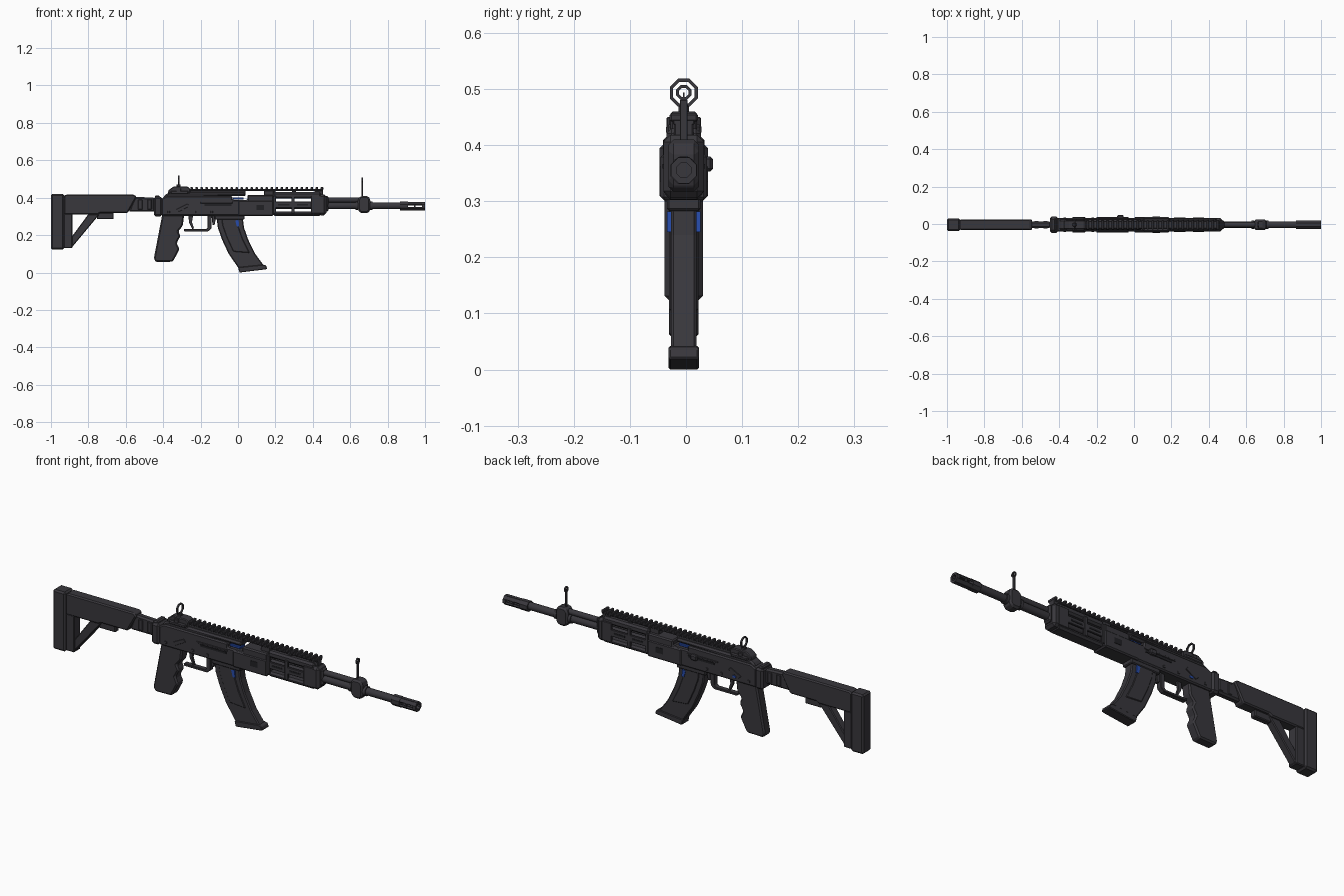
import bpy, bmesh, math
from mathutils import Vector

YC = -0.004  # centre plane of the body


def material(name, rgb):
    m = bpy.data.materials.new(name)
    m.diffuse_color = (*rgb, 1)
    return m


DARK = material("charcoal", (0.040, 0.038, 0.045))
BLACK = material("black", (0.015, 0.015, 0.018))
BLUE = material("blue", (0.02, 0.07, 0.40))


def finish(name, bm, mat, bevel):
    bmesh.ops.recalc_face_normals(bm, faces=bm.faces[:])
    me = bpy.data.meshes.new(name)
    bm.to_mesh(me)
    bm.free()
    ob = bpy.data.objects.new(name, me)
    bpy.context.collection.objects.link(ob)
    me.materials.append(mat)
    if bevel:
        mod = ob.modifiers.new("bevel", "BEVEL")
        mod.width, mod.segments, mod.limit_method = bevel, 1, 'ANGLE'
    return ob


def profile(name, pts, hy, bevel=0.004, mat=DARK, y=YC):
    """Side outline (x, z) extruded across the width."""
    bm = bmesh.new()
    f = bm.faces.new([bm.verts.new((x, y - hy, z)) for x, z in pts])
    g = bmesh.ops.extrude_face_region(bm, geom=[f])["geom"]
    vs = [v for v in g if isinstance(v, bmesh.types.BMVert)]
    bmesh.ops.translate(bm, vec=(0, 2 * hy, 0), verts=vs)
    return finish(name, bm, mat, bevel)


def box(name, x0, x1, z0, z1, hy, bevel=0.004, mat=DARK, y=YC):
    return profile(name, [(x0, z0), (x1, z0), (x1, z1), (x0, z1)], hy, bevel, mat, y)


def ring(name, x0, x1, z, ro, ri=0.0, n=8, mat=DARK):
    """Tube (or solid rod when ri is 0) running along x."""
    bm = bmesh.new()
    loops = []
    radii = [(x0, ro), (x1, ro)] + ([(x1, ri), (x0, ri)] if ri else [])
    for x, r in radii:
        loops.append([bm.verts.new((x, YC + r * math.cos(a), z + r * math.sin(a)))
                      for a in [(k + 0.5) * 2 * math.pi / n for k in range(n)]])
    pairs = list(zip(loops, loops[1:] + loops[:1])) if ri else [(loops[0], loops[1])]
    for a, b in pairs:
        for k in range(n):
            bm.faces.new([a[k], a[k - 1], b[k - 1], b[k]])
    if not ri:
        for lp in loops:
            bm.faces.new(lp)
    ob = finish(name, bm, mat, 0)
    if n > 8:
        for p in ob.data.polygons:
            p.use_smooth = len(p.vertices) == 4
    return ob


# Stock: pad, upper body, upright, strut and lower nub
box("butt_pad", -1.0, -0.93, 0.123, 0.42, 0.034, 0.008)
profile("stock_body", [(-0.932, 0.31), (-0.75, 0.31), (-0.735, 0.318), (-0.59, 0.318),
                       (-0.542, 0.403), (-0.555, 0.417), (-0.92, 0.417), (-0.932, 0.41)], 0.028, 0.006)
box("stock_upright", -0.932, -0.885, 0.13, 0.315, 0.026)
profile("stock_strut", [(-0.89, 0.132), (-0.74, 0.312), (-0.80, 0.312), (-0.89, 0.19)], 0.02)
box("stock_catch", -0.755, -0.665, 0.285, 0.32, 0.015)

# Stock tube and rear collar
profile("stock_tube", [(-0.585, 0.325), (-0.445, 0.325), (-0.445, 0.40), (-0.555, 0.405)], 0.018, 0.008)
for i in range(2):
    box("tube_rib", -0.535 + i * 0.05, -0.51 + i * 0.05, 0.335, 0.392, 0.021)
box("rear_collar", -0.45, -0.405, 0.30, 0.405, 0.043, 0.01)
box("collar_band", -0.445, -0.418, 0.335, 0.413, 0.034, 0.006)

# Receiver with an open notch for the bolt
profile("receiver", [(-0.41, 0.303), (0.19, 0.303), (0.19, 0.415), (0.05, 0.415), (0.05, 0.388),
                     (-0.03, 0.388), (-0.03, 0.41), (-0.38, 0.41), (-0.41, 0.395)], 0.037, 0.006)
profile("receiver_cover", [(-0.40, 0.395), (-0.03, 0.408), (0.04, 0.408), (0.04, 0.427),
                           (-0.37, 0.427), (-0.395, 0.412)], 0.029, 0.008)
box("bolt", -0.028, 0.03, 0.39, 0.402, 0.02, 0.002, BLUE)
box("magazine_well", -0.125, 0.035, 0.283, 0.31, 0.03)
box("front_trunnion", 0.0, 0.19, 0.302, 0.385, 0.041, 0.006)
box("charging_knob", -0.09, -0.055, 0.353, 0.38, 0.026, 0.005, y=0.022)
for s in (-1, 1):
    side = YC + s * 0.037
    box("side_slot", -0.18, -0.035, 0.356, 0.366, 0.003, 0, BLACK, side)
    box("side_rib", -0.20, -0.03, 0.37, 0.377, 0.004, 0.001, y=side)
    profile("selector", [(-0.33, 0.338), (-0.315, 0.325), (-0.26, 0.355), (-0.27, 0.368)], 0.004, 0.001, y=side)
    box("trunnion_recess", 0.10, 0.14, 0.335, 0.362, 0.002, 0, BLACK, YC + s * 0.041)
    for x in (-0.37, -0.22, -0.14):
        box("pin", x - 0.006, x + 0.006, 0.318, 0.330, 0.003, 0.001, y=side)
box("selector_mark", -0.30, -0.282, 0.322, 0.332, 0.003, 0, BLUE, YC + 0.037)

# Pistol grip with finger grooves
profile("grip", [(-0.405, 0.31), (-0.288, 0.31), (-0.295, 0.25), (-0.32, 0.22), (-0.308, 0.195),
                 (-0.328, 0.158), (-0.313, 0.125), (-0.348, 0.058), (-0.44, 0.056), (-0.45, 0.075)], 0.026, 0.007)

# Trigger and its guard
profile("trigger_guard", [(-0.29, 0.232), (-0.288, 0.22), (-0.16, 0.22), (-0.142, 0.235), (-0.14, 0.305),
                          (-0.163, 0.305), (-0.163, 0.24), (-0.172, 0.232)], 0.013, 0.002)
profile("trigger", [(-0.265, 0.305), (-0.24, 0.305), (-0.246, 0.27), (-0.235, 0.235),
                    (-0.245, 0.233), (-0.262, 0.268)], 0.006, 0.001)
profile("magazine_catch", [(-0.14, 0.305), (-0.115, 0.305), (-0.125, 0.255), (-0.137, 0.255)], 0.01, 0.002)

# Curved magazine and base plate
rear = [(-0.115, 0.30), (-0.108, 0.24), (-0.085, 0.175), (-0.05, 0.10), (0.005, 0.02)]
front = [(0.14, 0.035), (0.092, 0.10), (0.055, 0.175), (0.032, 0.24), (0.025, 0.30)]
profile("magazine", rear + front, 0.023, 0.005)
profile("magazine_ribs", [(x + 0.025, z + 0.012) for x, z in rear[:4]] +
        [(x - 0.03, z + 0.005) for x, z in front[1:]], 0.0265, 0.003)
profile("magazine_base", [(0.008, 0.0), (0.148, 0.017), (0.156, 0.02), (0.150, 0.038), (0.132, 0.042), (0.0, 0.028)],
        0.027, 0.003)
profile("magazine_mark", [(-0.015, 0.278), (0.003, 0.282), (0.007, 0.245), (-0.006, 0.245)], 0.0295, 0, BLUE)

# Top rail with evenly spaced teeth
box("rail_base", -0.26, 0.455, 0.436, 0.446, 0.019, 0.002)
for i in range(27):
    x = -0.255 + i * 0.0268
    box("rail_tooth", x, x + 0.014, 0.442, 0.457, 0.025, 0.003)
for x0, x1 in ((-0.26, 0.04), (0.14, 0.19), (0.19, 0.20), (0.29, 0.31), (0.41, 0.455)):
    box("rail_mount", x0, x1, 0.41, 0.44, 0.017, 0.002)

# Handguard with open side slots
box("guard_top", 0.188, 0.445, 0.396, 0.43, 0.031, 0.009)
box("guard_bottom", 0.188, 0.445, 0.303, 0.327, 0.033, 0.009)
for s in (-1, 1):
    wall = YC + s * 0.031
    box("guard_rail", 0.188, 0.445, 0.345, 0.379, 0.005, 0.002, y=wall)
    for x0, x1 in ((0.188, 0.203), (0.285, 0.303), (0.39, 0.445)):
        box("guard_post", x0, x1, 0.315, 0.41, 0.0055, 0.002, y=wall)
    for x in (0.215, 0.315):
        box("guard_groove", x, x + 0.06, 0.358, 0.366, 0.002, 0, BLACK, YC + s * 0.036)
box("guard_cap", 0.43, 0.472, 0.306, 0.418, 0.036, 0.012)
box("guard_nose", 0.465, 0.485, 0.325, 0.41, 0.022, 0.008)

# Barrel, gas tube and front sight block
ring("barrel", 0.15, 0.90, 0.357, 0.0185, n=16)
ring("gas_tube", 0.44, 0.66, 0.388, 0.014, n=12)
profile("front_sight_block", [(0.64, 0.335), (0.655, 0.317), (0.695, 0.317), (0.708, 0.335),
                              (0.708, 0.392), (0.695, 0.41), (0.655, 0.41), (0.64, 0.392)], 0.027, 0.009)
for x in (0.628, 0.706):
    ring("sight_block_collar", x, x + 0.014, 0.357, 0.024, n=12)

# Slotted muzzle
ring("muzzle_collar", 0.865, 0.91, 0.355, 0.026)
ring("muzzle_end", 0.985, 1.0, 0.355, 0.025, 0.014)
ring("muzzle_middle", 0.942, 0.95, 0.355, 0.024, 0.014)
for deg in (45, 90, 135, 225, 270, 315):
    a = math.radians(deg)
    bar = box("muzzle_bar", 0.90, 0.99, -0.004, 0.004, 0.0085, 0, y=0)
    bar.rotation_euler = (a - math.pi / 2, 0, 0)
    bar.location = Vector((0, YC + 0.019 * math.cos(a), 0.355 + 0.019 * math.sin(a)))

# Front sight: post and small ring
box("front_sight_post", 0.661, 0.669, 0.40, 0.481, 0.007, 0.001)
ring("front_sight_ring", 0.661, 0.669, 0.494, 0.0145, 0.009)
profile("front_sight_needle", [(0.663, 0.478), (0.667, 0.478), (0.667, 0.494), (0.663, 0.494)], 0.0015, 0)

# Rear sight: stepped base and large ring
profile("rear_sight_base", [(-0.375, 0.42), (-0.255, 0.42), (-0.255, 0.448), (-0.27, 0.46),
                            (-0.345, 0.46), (-0.372, 0.44)], 0.024, 0.004)
box("rear_sight_foot", -0.36, -0.265, 0.418, 0.437, 0.032, 0.005)
box("rear_sight_stem", -0.328, -0.308, 0.455, 0.471, 0.009, 0.002)
ring("rear_sight_ring", -0.322, -0.314, 0.4935, 0.027, 0.021)
for s in (-1, 1):
    box("rear_sight_knob", -0.33, -0.306, 0.432, 0.45, 0.004, 0.002, y=YC + s * 0.027)
